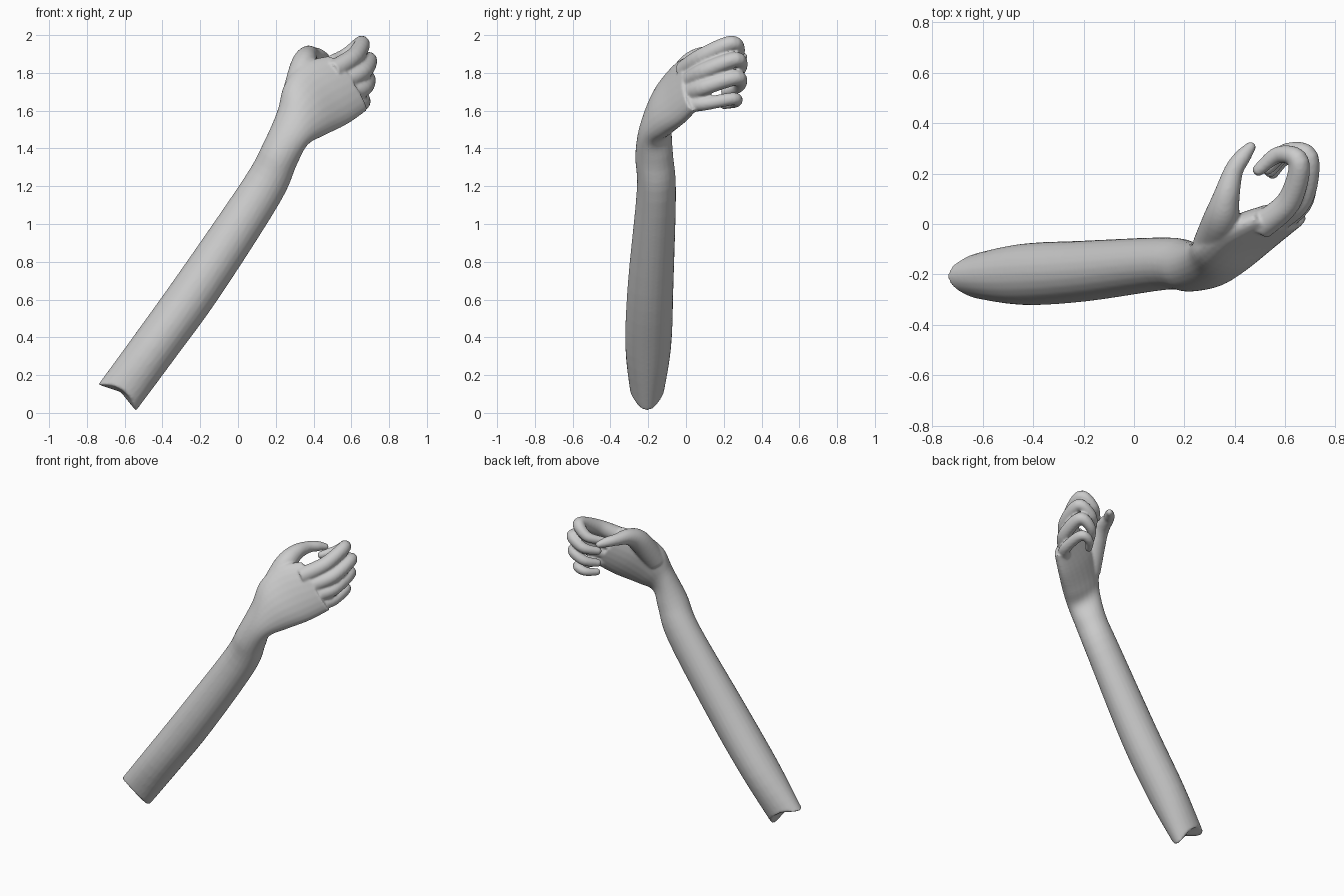
import bpy, bmesh, math
from mathutils import Vector as V

if "Cube" in bpy.data.objects:
    bpy.data.objects.remove(bpy.data.objects["Cube"])

SIDES = 24


def spline(rows, steps):
    """Catmull-Rom interpolation of rows of numbers."""
    p = [rows[0]] + list(rows) + [rows[-1]]
    out = []
    for i in range(1, len(p) - 2):
        for s in range(steps):
            t = s / steps
            out.append([0.5 * (2 * b + (c - a) * t + (2 * a - 5 * b + 4 * c - d) * t * t
                               + (3 * b - a - 3 * c + d) * t ** 3)
                        for a, b, c, d in zip(p[i - 1], p[i], p[i + 1], p[i + 2])])
    return out + [list(rows[-1])]


def loft(bm, sections, dish=None):
    """Closed skin through ellipses (centre, half axis, half axis)."""
    rings = []
    for k, (c, a, b) in enumerate(sections):
        ring = []
        for i in range(SIDES):
            t = 2 * math.pi * i / SIDES
            co = c + a * math.cos(t) + b * math.sin(t)
            if dish and k == 0:
                co += dish * math.sin(t) ** 2
            ring.append(bm.verts.new(co))
        rings.append(ring)
    for r, q in zip(rings, rings[1:]):
        for i in range(SIDES):
            j = (i + 1) % SIDES
            bm.faces.new((r[i], r[j], q[j], q[i]))
    for ring, c in ((rings[0], sections[0][0] + (dish * 0.7 if dish else V())),
                    (rings[-1], sections[-1][0])):
        mid = bm.verts.new(c)
        for i in range(SIDES):
            bm.faces.new((ring[i], ring[(i + 1) % SIDES], mid))


def digit(bm, rows):
    """Round tube through (x, y, z, radius) with a rounded tip."""
    pts = spline(rows, 6)
    d = (V(pts[-1][:3]) - V(pts[-2][:3])).normalized()
    tip, r = V(pts[-1][:3]), pts[-1][3]
    for k in (0.4, 0.7, 0.9, 0.98):
        pts.append([*(tip + d * r * k), r * math.sqrt(1 - k * k)])
    sections, side = [], V((0, 0, 1))
    for i, p in enumerate(pts):
        t = (V(pts[min(i + 1, len(pts) - 1)][:3]) - V(pts[max(i - 1, 0)][:3])).normalized()
        side = (side - t * side.dot(t)).normalized()
        sections.append((V(p[:3]), side * p[3], t.cross(side) * p[3]))
    loft(bm, sections)


bm = bmesh.new()

# Forearm and palm: thumb-side edge, little-finger-side edge, half thickness
arm = [
    (-.74, -.207, .15, -.54, -.207, .01, 0, .083, 0),
    (-.55, -.20, .41, -.34, -.20, .28, 0, .121, 0),
    (-.30, -.187, .76, -.10, -.187, .61, 0, .121, 0),
    (.03, -.157, 1.24, .22, -.157, 1.11, 0, .104, 0),
    (.13, -.165, 1.42, .31, -.172, 1.31, 0, .10, 0),
    (.21, -.14, 1.60, .37, -.18, 1.42, -.02, .085, -.01),
    (.25, -.11, 1.74, .46, -.12, 1.47, -.04, .078, -.02),
    (.34, -.04, 1.85, .58, -.03, 1.53, -.04, .068, -.01),
    (.48, .02, 1.89, .68, .04, 1.60, -.03, .052, -.01),
]
sections = []
for row in spline(arm, 5):
    left, right, depth = V(row[:3]), V(row[3:6]), V(row[6:])
    sections.append(((left + right) / 2, (right - left) / 2, depth))
loft(bm, sections, dish=V((.027, 0, .042)))

# Thumb and four curled fingers
digits = [
    [(.30, -.09, 1.67, .07), (.345, .02, 1.83, .07), (.367, .11, 1.89, .053),
     (.395, .21, 1.90, .038), (.43, .265, 1.895, .033), (.462, .305, 1.885, .022)],
    [(.50, -.01, 1.81, .055), (.615, .09, 1.885, .049), (.655, .245, 1.957, .041),
     (.575, .275, 1.90, .034), (.495, .215, 1.87, .025)],
    [(.55, .01, 1.75, .055), (.665, .10, 1.81, .046), (.692, .265, 1.872, .040),
     (.60, .285, 1.82, .034), (.53, .22, 1.79, .026)],
    [(.58, .02, 1.69, .055), (.672, .10, 1.725, .044), (.68, .267, 1.775, .041),
     (.60, .28, 1.73, .033), (.54, .21, 1.70, .026)],
    [(.60, .01, 1.635, .045), (.66, .10, 1.637, .036), (.66, .25, 1.663, .034),
     (.60, .262, 1.645, .029), (.55, .20, 1.63, .023)],
]
for rows in digits:
    digit(bm, rows)

bmesh.ops.recalc_face_normals(bm, faces=bm.faces)
mesh = bpy.data.meshes.new("forearm_and_hand")
bm.to_mesh(mesh)
bm.free()
arm_obj = bpy.data.objects.new("forearm_and_hand", mesh)
bpy.context.collection.objects.link(arm_obj)

# Fuse the parts into one smooth skin
fuse = arm_obj.modifiers.new("fuse", 'REMESH')
fuse.mode = 'VOXEL'
fuse.voxel_size = 0.008
fuse.use_smooth_shade = True
soften = arm_obj.modifiers.new("soften", 'SMOOTH')
soften.factor = 0.5
soften.iterations = 5
